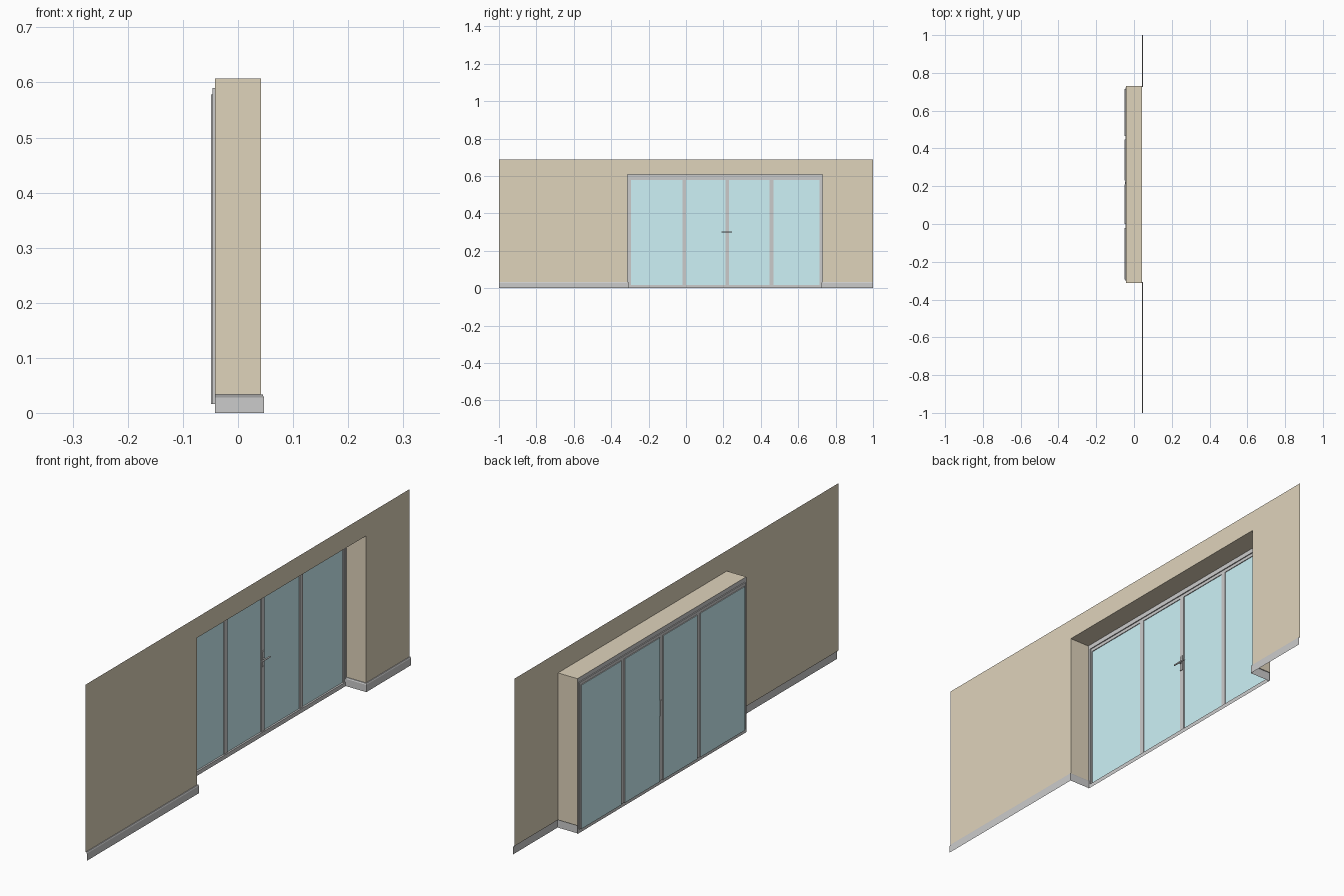
import bpy, bmesh, math
from mathutils import Matrix

if "Cube" in bpy.data.objects:
    bpy.data.objects.remove(bpy.data.objects["Cube"])

# opening and depth layout
Y0, Y1, TOP, H = -0.312, 0.73, 0.607, 0.687
XI, XO = 0.042, -0.042          # room face / outer end of the reveal
X1, X2 = -0.046, -0.049         # sash face / glass face
SK = 0.033                      # skirting height


def mat(name, col):
    m = bpy.data.materials.new(name)
    m.diffuse_color = (*col, 1)
    m.use_nodes = True
    m.node_tree.nodes["Principled BSDF"].inputs["Base Color"].default_value = m.diffuse_color
    return m


WALL = mat("wall_paint", (0.74, 0.655, 0.5))
GLASS = mat("pane_glass", (0.61, 0.886, 0.935))


def finish(name, bm, m=None, smooth=False):
    bmesh.ops.remove_doubles(bm, verts=bm.verts, dist=1e-5)
    me = bpy.data.meshes.new(name)
    bm.to_mesh(me)
    bm.free()
    ob = bpy.data.objects.new(name, me)
    bpy.context.collection.objects.link(ob)
    if m:
        me.materials.append(m)
    if smooth:
        bpy.context.view_layer.objects.active = ob
        ob.select_set(True)
        bpy.ops.object.shade_smooth_by_angle(angle=math.radians(40))
        ob.select_set(False)
    return ob


def quad(bm, *pts):
    bm.faces.new([bm.verts.new(p) for p in pts])


def rect(x, y0, y1, z0, z1):
    return [(x, y0, z0), (x, y1, z0), (x, y1, z1), (x, y0, z1)]


def band(bm, a, b):
    # ring of quads between two rectangles
    for i in range(4):
        j = (i + 1) % 4
        quad(bm, a[i], a[j], b[j], b[i])


def box(bm, x0, x1, y0, y1, z0, z1):
    c = ((x0 + x1) / 2, (y0 + y1) / 2, (z0 + z1) / 2)
    s = (x1 - x0, y1 - y0, z1 - z0)
    bmesh.ops.create_cube(bm, size=1, matrix=Matrix.Translation(c) @ Matrix.Diagonal((*s, 1)))


# wall sheet with its opening
bm = bmesh.new()
quad(bm, *rect(XI, -1, Y0, SK, TOP))
quad(bm, *rect(XI, Y1, 1, SK, TOP))
for a, b in ((-1, Y0), (Y0, Y1), (Y1, 1)):
    quad(bm, *rect(XI, a, b, TOP, H))
finish("wall", bm, WALL)

# reveal: two sides and the soffit
bm = bmesh.new()
quad(bm, (XI, Y0, SK), (XO, Y0, SK), (XO, Y0, TOP), (XI, Y0, TOP))
quad(bm, (XO, Y1, SK), (XI, Y1, SK), (XI, Y1, TOP), (XO, Y1, TOP))
quad(bm, (XI, Y0, TOP), (XO, Y0, TOP), (XO, Y1, TOP), (XI, Y1, TOP))
finish("reveal", bm, WALL)

# skirting swept along the wall and round the corner into the reveal
PROFILE = [(0.005, 0), (0.005, 0.028), (0.003, SK), (0, SK)]
for name, edge, end, s in (("skirting_left", Y0, -1, 1), ("skirting_right", Y1, 1, -1)):
    bm = bmesh.new()
    rows = [[(XI + d, end, z), (XI + d, edge + s * d, z), (XO, edge + s * d, z)]
            for d, z in PROFILE]
    for lo, hi in zip(rows, rows[1:]):
        for k in range(2):
            q = [lo[k], lo[k + 1], hi[k + 1], hi[k]]
            quad(bm, *(q if s == 1 else q[::-1]))
    finish(name, bm)

# door frame: outer ring stepping back to the sash face
PANES = [(-0.295, -0.02), (0.0, 0.21), (0.23, 0.447), (0.467, 0.715)]
ZB, ZT, ZF = 0.016, 0.578, 0.59
FY0, FY1 = Y0 + 0.01, Y1 - 0.008
bm = bmesh.new()
inner = rect(XO, FY0, FY1, ZB, ZF)
band(bm, rect(XO, Y0, Y1, 0, TOP), inner)
band(bm, inner, rect(X1, FY0, FY1, ZB, ZF))
finish("door_frame", bm)

# sash face: head rail, stiles between panes, and a recess for each pane
bm = bmesh.new()
quad(bm, *rect(X1, FY0, FY1, ZT, ZF))
edges = [FY0] + [v for p in PANES for v in p] + [FY1]
for a, b in zip(edges[::2], edges[1::2]):
    quad(bm, *rect(X1, a, b, ZB, ZT))
for a, b in PANES:
    band(bm, rect(X1, a, b, ZB, ZT), rect(X2, a, b, ZB, ZT))
finish("sash_frames", bm)

# glass panes
for i, (a, b) in enumerate(PANES):
    bm = bmesh.new()
    quad(bm, *rect(X2, a, b, ZB, ZT))
    finish(f"glass_pane_{i + 1}", bm, GLASS)

# handle on the centre stile: back plate, spindle and double lever
HY, HZ, HX = 0.219, 0.3, -0.034
bm = bmesh.new()
box(bm, -0.048, -0.043, HY - 0.006, HY + 0.006, HZ - 0.03, HZ + 0.03)
finish("handle_plate", bm)


def rod(name, centre, axis, r, length):
    bm = bmesh.new()
    bmesh.ops.create_cone(bm, cap_ends=True, segments=12, radius1=r, radius2=r, depth=length,
                          matrix=Matrix.Translation(centre) @ Matrix.Rotation(math.pi / 2, 4, axis))
    finish(name, bm, smooth=True)


rod("handle_spindle", (-0.039, HY, HZ), 'Y', 0.003, 0.012)
rod("handle_lever", (HX, HY, HZ), 'X', 0.003, 0.056)
